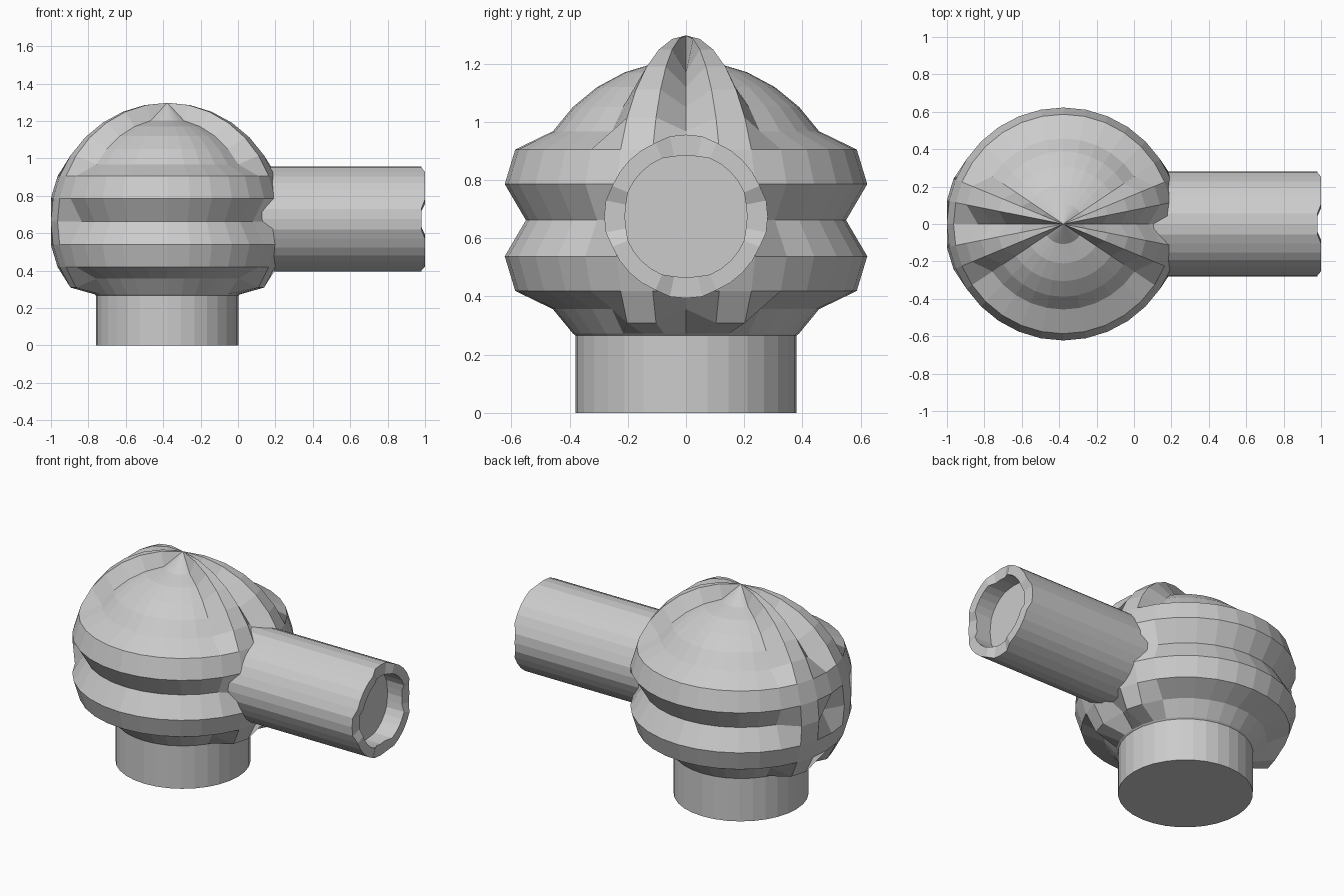
import bpy, bmesh
from math import sin, cos, pi, radians

if "Cube" in bpy.data.objects:
    bpy.data.objects.remove(bpy.data.objects["Cube"])

CX, CZ = -0.378, 0.662      # ball centre
R_OUT, R_IN = 0.635, 0.55   # raised bands / grooves
SEG, RINGS = 32, 16


def make_object(name, bm):
    bmesh.ops.recalc_face_normals(bm, faces=bm.faces[:])
    mesh = bpy.data.meshes.new(name)
    bm.to_mesh(mesh)
    bm.free()
    obj = bpy.data.objects.new(name, mesh)
    bpy.context.collection.objects.link(obj)
    return obj


def bridge(bm, a, b):
    n = len(a)
    for i in range(n):
        j = (i + 1) % n
        bm.faces.new((a[i], a[j], b[j], b[i]))


# Ribbed ball: a UV sphere with raised horizontal rings and vertical ribs
def ball_radius(ring, seg):
    # ring counts from the equator (-8..8), seg from the +x axis
    on_ring = abs(ring) in (1, 2)
    on_rib = seg % 16 in (1, 2, 14, 15) and ring >= -3
    return R_OUT if on_ring or on_rib else R_IN


bm = bmesh.new()
loops = []
for ring in range(-7, 8):
    lat = ring * pi / RINGS
    loop = []
    for s in range(SEG):
        az = 2 * pi * s / SEG
        r = ball_radius(ring, s)
        loop.append(bm.verts.new((CX + r * cos(lat) * cos(az),
                                  r * cos(lat) * sin(az),
                                  CZ + r * sin(lat))))
    loops.append(loop)
for a, b in zip(loops, loops[1:]):
    bridge(bm, a, b)
top = bm.verts.new((CX, 0, CZ + R_OUT))
bottom = bm.verts.new((CX, 0, CZ - R_IN))
for i in range(SEG):
    j = (i + 1) % SEG
    bm.faces.new((loops[-1][i], loops[-1][j], top))
    bm.faces.new((loops[0][j], loops[0][i], bottom))
make_object("ribbed_ball", bm)

# Round neck under the ball
bpy.ops.mesh.primitive_cylinder_add(vertices=32, radius=0.38, depth=0.28,
                                    location=(CX, 0, 0.14))
bpy.context.object.name = "base_neck"


# Side pipe with a wavy rim and a shallow recess in its end
def pipe_loop(bm, r_axis, r_diag, x_axis, x_diag):
    loop = []
    for s in range(SEG):
        a = 2 * pi * s / SEG
        diag = 2 <= s % 8 <= 6
        r, x = (r_diag, x_diag) if diag else (r_axis, x_axis)
        loop.append(bm.verts.new((x, r * cos(a), 0.675 + r * sin(a))))
    return loop


bm = bmesh.new()
loops = [pipe_loop(bm, 0.281, 0.274, -0.1, -0.1),
         pipe_loop(bm, 0.281, 0.274, 0.98, 1.0),
         pipe_loop(bm, 0.21, 0.216, 0.98, 1.0),
         pipe_loop(bm, 0.21, 0.216, 0.88, 0.88)]
for a, b in zip(loops, loops[1:]):
    bridge(bm, a, b)
bm.faces.new(loops[0])
bm.faces.new(loops[-1])
make_object("side_pipe", bm)
